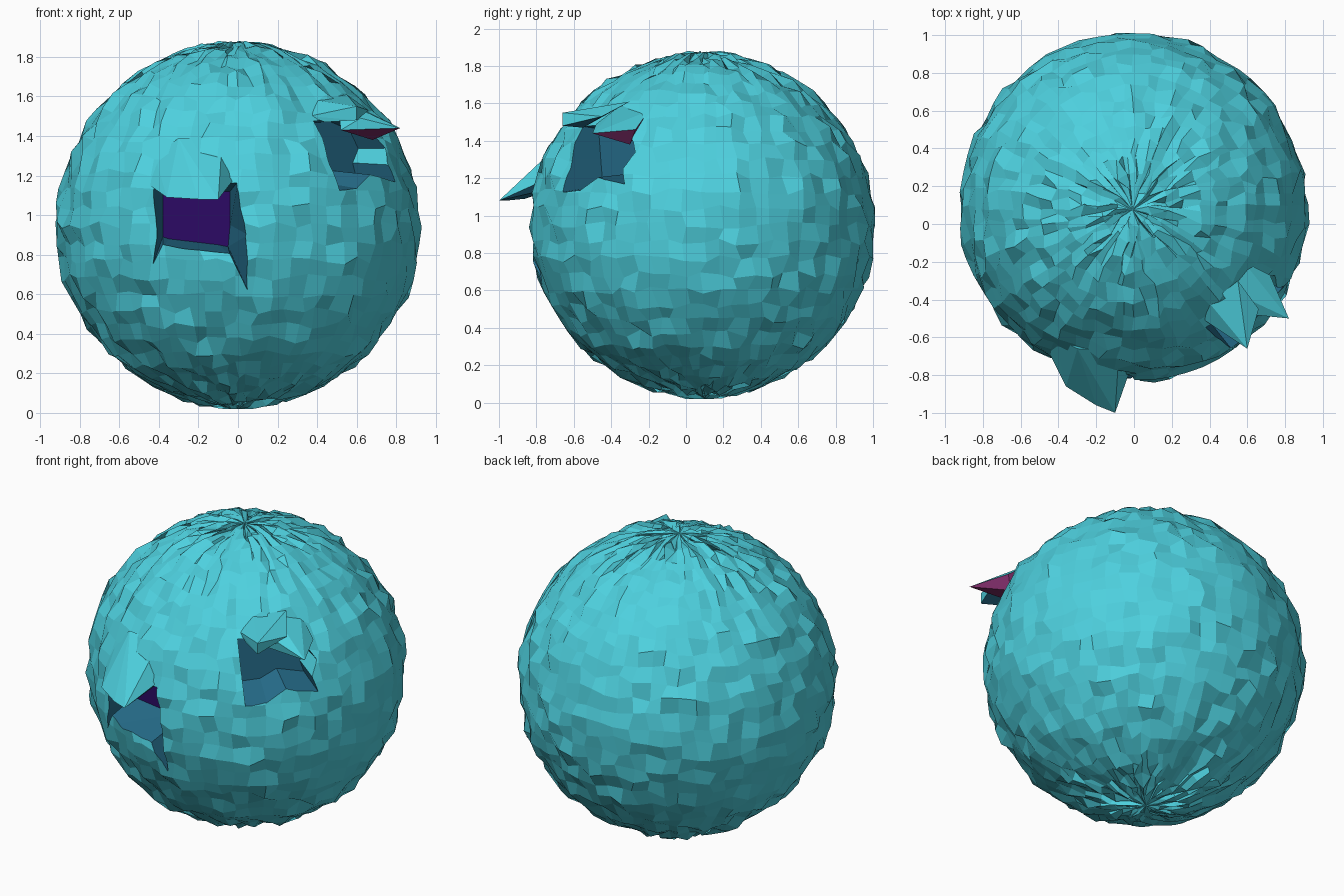
import bpy, bmesh, math, random
from mathutils import Vector

random.seed(7)
if "Cube" in bpy.data.objects:
    bpy.data.objects.remove(bpy.data.objects["Cube"], do_unlink=True)

CENTER = Vector((0, 0.09, 0.95))
RADIUS = 0.92


def material(name, color):
    m = bpy.data.materials.new(name)
    m.use_nodes = True
    m.diffuse_color = (*color, 1)
    m.node_tree.nodes["Principled BSDF"].inputs["Base Color"].default_value = (*color, 1)
    return m


TEAL = material("teal rock", (0.075, 0.63, 0.73))
BLUE = material("deep blue rock", (0.02, 0.16, 0.27))
VIOLET = material("dark violet", (0.025, 0.003, 0.13))
MAGENTA = material("magenta rock", (0.24, 0.03, 0.16))


def finish(name, bm, mats):
    mesh = bpy.data.meshes.new(name)
    bm.to_mesh(mesh)
    bm.free()
    for m in mats:
        mesh.materials.append(m)
    ob = bpy.data.objects.new(name, mesh)
    bpy.context.collection.objects.link(ob)
    return ob


def shard(name, points, under):
    """Faceted rock hull whose downward faces take the under material."""
    bm = bmesh.new()
    for p in points:
        bm.verts.new(p)
    out = bmesh.ops.convex_hull(bm, input=bm.verts)
    loose = [v for v in bm.verts if not v.link_faces]
    bmesh.ops.delete(bm, geom=loose, context="VERTS")
    bmesh.ops.recalc_face_normals(bm, faces=bm.faces)
    for f in bm.faces:
        f.material_index = 1 if f.normal.z < -0.15 else 0
    return finish(name, bm, [TEAL, under])


def cave(name, outline, back, place, depths, back_mat, teal_walls=()):
    """Cutter lofted from a jagged mouth outline to a smaller back wall."""
    bm = bmesh.new()
    front = [bm.verts.new(place(u, z, depths[0])) for u, z in outline]
    rear = [bm.verts.new(place(u, z, depths[1])) for u, z in back]
    bm.faces.new(front)
    bm.faces.new(rear[::-1]).material_index = 1
    n = len(front)
    for i in range(n):
        j = (i + 1) % n
        f = bm.faces.new((front[j], front[i], rear[i], rear[j]))
        f.material_index = 2 if i in teal_walls else 0
    bmesh.ops.triangulate(bm, faces=bm.faces)
    bmesh.ops.recalc_face_normals(bm, faces=bm.faces)
    ob = finish(name, bm, [BLUE, back_mat, TEAL])
    ob.hide_render = True
    ob.hide_viewport = True
    ob.display_type = "WIRE"
    return ob


# Rough rock ball: jittered sphere with flat faces
bm = bmesh.new()
bmesh.ops.create_uvsphere(bm, u_segments=60, v_segments=32, radius=RADIUS - 0.005)
for v in bm.verts:
    jitter = Vector([random.uniform(-1, 1) for _ in range(3)])
    v.co += CENTER + jitter * 0.021
    v.co.z = max(v.co.z, 0)
ball = finish("rock_ball", bm, [TEAL])

# Front cave mouth with spiky lower corners
front_cave = cave(
    "front_cave_cutter",
    [(-.46, 1.16), (-.43, .88), (-.47, .64), (-.38, .83), (-.04, .80), (.08, .55), (.05, .9), (0, 1.17)],
    [(-.38, 1.12), (-.38, 1.0), (-.38, .89), (-.35, .88), (-.1, .85), (-.05, .84), (-.04, .95), (-.04, 1.12)],
    lambda u, z, d: (u, -d, z), (0.86, 0.5), VIOLET)

# Side cave mouth, turned halfway between front and left
turn = math.radians(-45)
out_dir = Vector((math.cos(turn), math.sin(turn), 0))
across = Vector((-math.sin(turn), math.cos(turn), 0))
side_outline = [(-.21, 1.5), (-.19, 1.3), (-.17, 1.12), (-.04, 1.13), (.08, 1.2),
                (.28, 1.16), (.25, 1.25), (.3, 1.34), (.22, 1.46), (.05, 1.51)]
side_cave = cave(
    "side_cave_cutter", side_outline,
    [(u * 0.8, 1.32 + (z - 1.32) * 0.8) for u, z in side_outline],
    lambda u, z, d: out_dir * d + across * u + Vector((0, CENTER.y, z)),
    (0.93, 0.62), BLUE, teal_walls=(6,))

for cutter in (front_cave, side_cave):
    mod = ball.modifiers.new(cutter.name, "BOOLEAN")
    mod.operation = "DIFFERENCE"
    mod.solver = "EXACT"
    mod.material_mode = "TRANSFER"
    mod.object = cutter

# Pointed hood over the front cave
shard("front_hood", [(-.42, -.6, 1.3), (-.3, -.66, 1.39), (-.08, -.68, 1.38), (-.46, -.66, 1.16),
                     (-.36, -.86, 1.09), (-.2, -.96, 1.08), (-.1, -1, 1.08), (-.03, -.8, 1.17),
                     (-.05, -.7, 1.15)], BLUE)

# Two pointed ledges over the side cave
shard("side_hood_front", [(.4, -.42, 1.58), (.36, -.5, 1.5), (.6, -.66, 1.55), (.6, -.66, 1.48),
                          (.66, -.45, 1.53), (.55, -.3, 1.61), (.44, -.55, 1.47)], BLUE)
shard("side_hood_back", [(.58, -.2, 1.56), (.5, -.35, 1.59), (.82, -.5, 1.44), (.72, -.27, 1.46),
                         (.62, -.48, 1.49), (.52, -.46, 1.43), (.68, -.3, 1.38)], MAGENTA)
